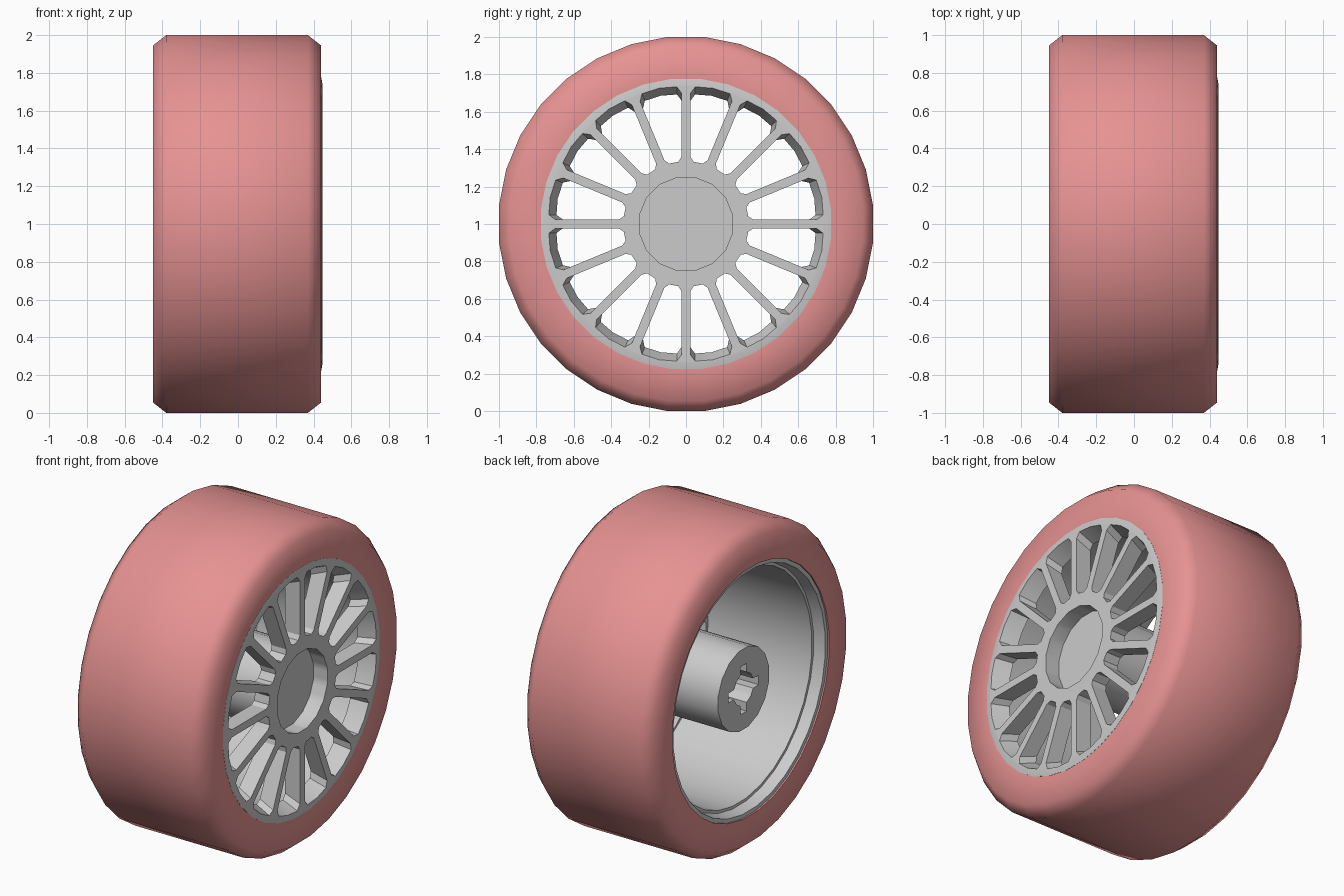
import bpy, bmesh, math
from math import cos, sin, pi, radians

if "Cube" in bpy.data.objects:
    bpy.data.objects.remove(bpy.data.objects["Cube"])


def finish(name, bm, smooth=None):
    bmesh.ops.recalc_face_normals(bm, faces=bm.faces)
    mesh = bpy.data.meshes.new(name)
    bm.to_mesh(mesh)
    bm.free()
    ob = bpy.data.objects.new(name, mesh)
    bpy.context.collection.objects.link(ob)
    if smooth:
        shade(ob, smooth)
    return ob


def shade(ob, angle):
    bpy.ops.object.select_all(action='DESELECT')
    ob.select_set(True)
    bpy.context.view_layer.objects.active = ob
    bpy.ops.object.shade_smooth_by_angle(angle=radians(angle))


def lathe(name, profile, sides, smooth=None):
    """Revolve a closed (x, radius) profile around the axle, flat side up."""
    bm = bmesh.new()
    rings = []
    for i in range(sides):
        a = 2 * pi * (i + 0.5) / sides
        rings.append([bm.verts.new((x, r * sin(a), 1 + r * cos(a))) for x, r in profile])
    n = len(profile)
    for i in range(sides):
        p, q = rings[i], rings[(i + 1) % sides]
        for j in range(n):
            k = (j + 1) % n
            bm.faces.new((p[j], p[k], q[k], q[j]))
    bmesh.ops.remove_doubles(bm, verts=bm.verts, dist=1e-5)
    return finish(name, bm, smooth)


def prism(bm, back, front, x0, x1):
    """Loft between two (y, z) outlines around the axle."""
    b = [bm.verts.new((x0, y, 1 + z)) for y, z in back]
    f = [bm.verts.new((x1, y, 1 + z)) for y, z in front]
    bm.faces.new(b)
    bm.faces.new(f)
    n = len(b)
    for i in range(n):
        j = (i + 1) % n
        bm.faces.new((b[i], b[j], f[j], f[i]))


def cut(ob, cutter):
    mod = ob.modifiers.new("cut", 'BOOLEAN')
    mod.operation = 'DIFFERENCE'
    mod.solver = 'EXACT'
    mod.object = cutter
    cutter.hide_render = True
    bpy.context.view_layer.objects.active = ob
    bpy.ops.object.modifier_apply(modifier=mod.name)
    bpy.data.objects.remove(cutter)


def hole(index, outer):
    """Outline of one opening between two spokes."""
    mid = 2 * pi * (index + 0.5) / 16
    half = pi / 16

    def edge(r):  # angle from the middle to the spoke's side at radius r
        return half - math.asin(0.024 / r)
    side = [(0.335, edge(0.335) - 0.05), (0.36, edge(0.36)),
            (outer - 0.04, edge(outer - 0.04)), (outer - 0.005, edge(outer) - 0.035)]
    pts = [(r, -a) for r, a in side] + [(outer, 0)] + [(r, a) for r, a in reversed(side)]
    return [(r * sin(mid + a), r * cos(mid + a)) for r, a in pts]


# tyre
k = 1 / cos(pi / 32)
tyre = lathe("tyre", [(-0.45, 0.78), (-0.45, 0.945 * k), (-0.38, k), (0.37, k),
                      (0.44, 0.945 * k), (0.44, 0.78)], 32, 65)
mat = bpy.data.materials.new("pink_rubber")
mat.diffuse_color = (0.8, 0.29, 0.29, 1)
mat.use_nodes = True
mat.node_tree.nodes["Principled BSDF"].inputs["Base Color"].default_value = mat.diffuse_color
tyre.data.materials.append(mat)

# rim barrel with front disc
rim = lathe("spoked_rim", [(-0.44, 0.78), (0.441, 0.78), (0.447, 0.745), (0.447, 0.2),
                           (0.345, 0.2), (0.345, 0.715), (-0.37, 0.722), (-0.37, 0.74),
                           (-0.44, 0.755)], 32)

# openings between the spokes, tapering towards the back
bm = bmesh.new()
for i in range(16):
    prism(bm, hole(i, 0.68), hole(i, 0.76), 0.297, 0.497)
cut(rim, finish("hole_cutter", bm))

# round recess in the middle of the disc
circle = [(0.253 * sin(a), 0.253 * cos(a)) for a in (2 * pi * (i + 0.5) / 16 for i in range(16))]
bm = bmesh.new()
prism(bm, circle, circle, 0.3, 0.5)
cut(rim, finish("recess_cutter", bm))
shade(rim, 25)

# hub tube, its front cap closing the recess
hub = lathe("hub", [(-0.40, 0), (-0.40, 0.257), (0.35, 0.257), (0.35, 0)], 16)

# cross-shaped axle socket in the back of the hub
cross = []
for q in range(4):
    t = q * pi / 2
    pts = [(0.15, -0.03), (0.15, 0.03)]
    pts += [(0.1 * cos(a), 0.1 * sin(a)) for a in (radians(d) for d in (18, 45, 72))]
    cross += [(y * cos(t) - z * sin(t), y * sin(t) + z * cos(t)) for y, z in pts]
bm = bmesh.new()
prism(bm, cross, cross, -0.5, 0.2)
cut(hub, finish("socket_cutter", bm))
shade(hub, 30)
